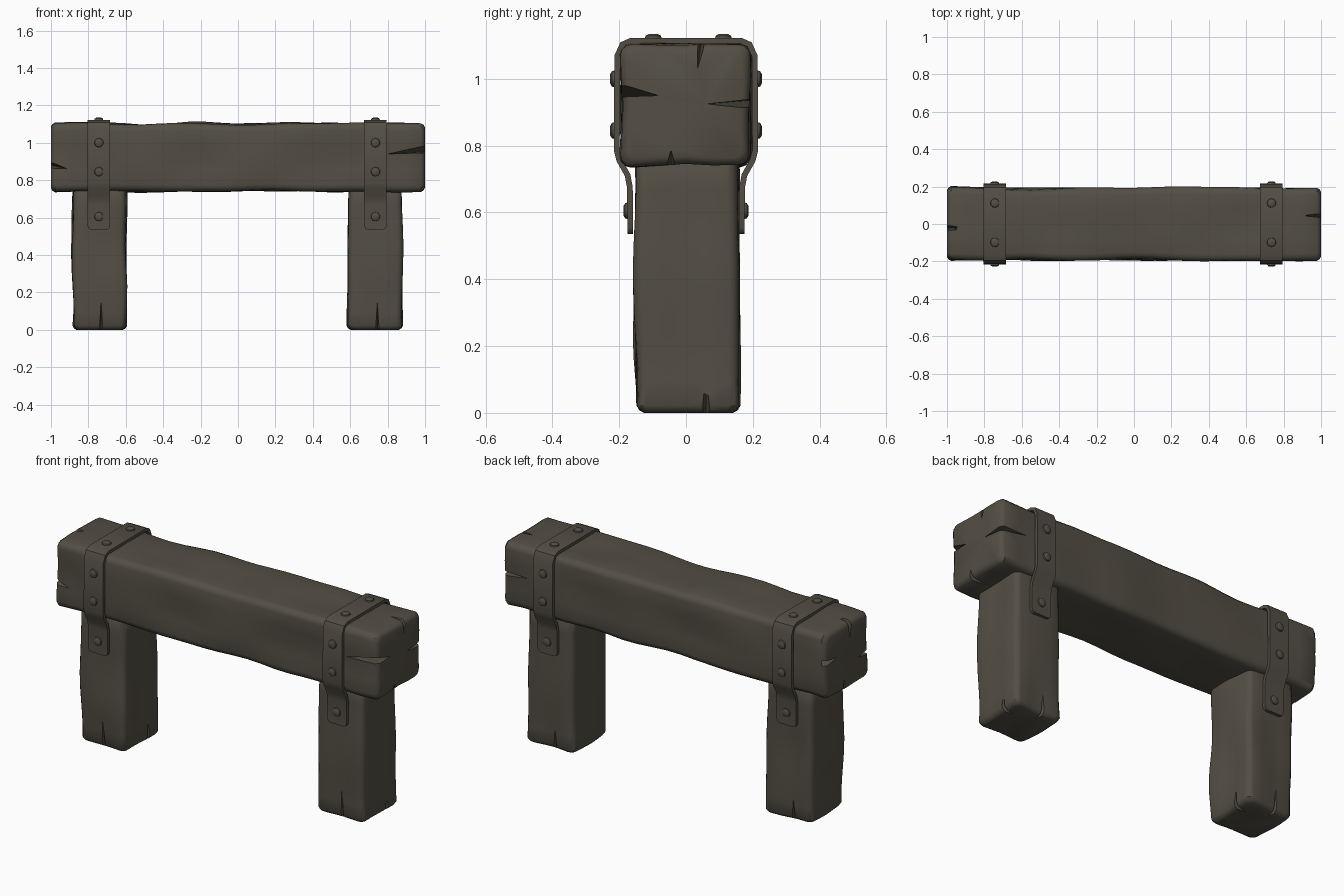
import bpy, bmesh, math
from mathutils import Vector, Matrix, noise

if "Cube" in bpy.data.objects:
    bpy.data.objects.remove(bpy.data.objects["Cube"])

mat = bpy.data.materials.new("dark weathered brown")
mat.diffuse_color = (0.088, 0.078, 0.059, 1)
mat.use_nodes = True
mat.node_tree.nodes["Principled BSDF"].inputs["Base Color"].default_value = mat.diffuse_color


def finish(name, bm, angle=35):
    bmesh.ops.recalc_face_normals(bm, faces=bm.faces[:])
    me = bpy.data.meshes.new(name)
    bm.to_mesh(me)
    bm.free()
    ob = bpy.data.objects.new(name, me)
    bpy.context.collection.objects.link(ob)
    me.materials.append(mat)
    return ob


def activate(ob):
    bpy.ops.object.select_all(action='DESELECT')
    ob.select_set(True)
    bpy.context.view_layer.objects.active = ob


def smooth(ob, angle=35):
    activate(ob)
    bpy.ops.object.shade_smooth_by_angle(angle=math.radians(angle))


def section(a, b, r):
    """Rounded rectangle with a few points along every side."""
    pts = []
    for k, (sx, sy) in enumerate([(1, 1), (-1, 1), (-1, -1), (1, -1)]):
        c = Vector((sx * (a - r), sy * (b - r)))
        for j in range(4):
            t = math.pi / 2 * (k + j / 3)
            pts.append(c + r * Vector((math.cos(t), math.sin(t))))
    out = []
    for i, p in enumerate(pts):
        q = pts[(i + 1) % len(pts)]
        n = 4 if i % 4 == 3 else 1
        out += [p.lerp(q, j / n) for j in range(n)]
    return out


def timber(name, a, b, r, t0, t1, steps, place, seed, amp, cracks):
    """Hewn timber: wavy loft along t with chamfered ends and split cuts."""
    bm = bmesh.new()
    e = 0.022
    st = [(t0, e), (t0 + e * 0.35, e * 0.4), (t0 + e, 0)]
    st += [(t0 + e + (t1 - t0 - 2 * e) * i / steps, 0) for i in range(1, steps)]
    st += [(t1 - e, 0), (t1 - e * 0.35, e * 0.4), (t1, e)]
    rings = []
    for t, inset in st:
        ring = []
        for p in section(a, b, r):
            q = Vector((p.x * (1 - inset / a), p.y * (1 - inset / b)))
            n = noise.noise(Vector((t * 3.2 + seed, p.x * 5, p.y * 5 + seed)))
            q += p.normalized() * (n * amp)
            ring.append(bm.verts.new(place(q.x, q.y, t)))
        rings.append(ring)
    for A, B in zip(rings, rings[1:]):
        for i in range(len(A)):
            j = (i + 1) % len(A)
            bm.faces.new((A[i], A[j], B[j], B[i]))
    bm.faces.new(rings[0])
    bm.faces.new(rings[-1])
    ob = finish(name, bm)
    for corner, mouth, along, inward in cracks:
        c, m, l, d = map(Vector, (corner, mouth, along, inward))
        o = c - (l.normalized() + d.normalized()) * 0.012
        cb = bmesh.new()
        v = [cb.verts.new(p) for p in (o + m, o - m, c + l, c + d)]
        for f in ((0, 1, 2), (0, 3, 1), (0, 2, 3), (1, 3, 2)):
            cb.faces.new([v[i] for i in f])
        cut = finish("split_cutter", cb)
        cut.hide_render = True
        mod = ob.modifiers.new("split", 'BOOLEAN')
        mod.operation, mod.object, mod.solver = 'DIFFERENCE', cut, 'EXACT'
        activate(ob)
        bpy.ops.object.modifier_apply(modifier=mod.name)
        bpy.data.objects.remove(cut)
    smooth(ob)


# Beam: split = (corner, half mouth, reach along the face, reach into the end)
timber("beam", 0.192, 0.18, 0.035, -1.0, 1.0, 22,
       lambda u, v, t: (t, u, v + 0.922), 3.7, 0.017, [
           ((1, -0.192, 0.965), (0, 0, 0.022), (-0.2, 0, -0.025), (0, 0.11, -0.015)),
           ((1, 0.192, 0.925), (0, 0, 0.016), (-0.16, 0, 0.01), (0, -0.13, 0)),
           ((1, 0.045, 1.102), (0, 0.014, 0), (-0.1, 0, 0), (0, -0.01, -0.07)),
           ((1, -0.045, 0.742), (0, 0.018, 0), (-0.1, 0, 0), (0, 0, 0.045)),
           ((-1, -0.192, 0.88), (0, 0, 0.022), (0.09, 0, -0.02), (0, 0.1, 0)),
           ((-1, -0.02, 1.102), (0, 0.016, 0), (0.14, -0.01, 0), (0, 0, -0.09)),
           ((-1, 0.192, 0.95), (0, 0, 0.018), (0.15, 0, 0.015), (0, -0.1, 0)),
           ((-1, 0.03, 0.742), (0, 0.016, 0), (0.1, 0, 0), (0, 0, 0.06))])

# Posts under both ends
for side, cx, seed in (("left", -0.742, 1.3), ("right", 0.735, 8.6)):
    timber(side + "_post", 0.143, 0.153, 0.03, 0.0, 0.765, 10,
           lambda u, v, t: (u + cx, v + 0.003, t), seed, 0.018, [
               ((cx + 0.01, -0.15, 0), (0.014, 0, 0), (0, 0, 0.16), (0, 0.06, 0)),
               ((cx + 0.14, 0.06, 0), (0, 0.014, 0), (0, 0, 0.12), (-0.06, 0, 0)),
               ((cx - 0.03, 0.155, 0), (0.014, 0, 0), (0, 0, 0.13), (0, -0.06, 0))])

# Straps: half profile (y, z) mirrored over the beam, then thickened
half = [(0.165, 1.114), (0.19, 1.103), (0.206, 1.068), (0.207, 0.785),
        (0.2, 0.757), (0.175, 0.712), (0.168, 0.675), (0.167, 0.555),
        (0.167, 0.541), (0.167, 0.535)]
widths = [0.06] * 8 + [0.054, 0.043]
path = [(-y, z, w) for (y, z), w in zip(half[::-1], widths[::-1])]
path += [(y, z, w) for (y, z), w in zip(half, widths)]
# Rivets: position (y, z) and outward direction
rivets = [(s * y, z, Vector((0, s, 0))) for s in (-1, 1)
          for y, z in ((0.215, 1.0), (0.215, 0.845), (0.175, 0.605))]
rivets += [(y, 1.122, Vector((0, 0, 1))) for y in (-0.098, 0.112)]

for side, cx in (("left", -0.744), ("right", 0.735)):
    bm = bmesh.new()
    rows = [[bm.verts.new((cx + s * w, y, z)) for s in (-1, 1)] for y, z, w in path]
    for A, B in zip(rows, rows[1:]):
        bm.faces.new((A[0], A[1], B[1], B[0]))
    strap = finish(side + "_strap", bm)
    mod = strap.modifiers.new("thickness", 'SOLIDIFY')
    mod.thickness, mod.offset, mod.use_even_offset = 0.017, 0, True
    activate(strap)
    bpy.ops.object.modifier_apply(modifier=mod.name)
    smooth(strap, 40)

    bm = bmesh.new()
    for y, z, d in rivets:
        rot = d.to_track_quat('Z', 'Y').to_matrix().to_4x4()
        for r1, r2, h, off in ((0.025, 0.023, 0.008, 0.003), (0.023, 0.014, 0.005, 0.0095)):
            bmesh.ops.create_cone(bm, cap_ends=True, segments=10, radius1=r1,
                                  radius2=r2, depth=h,
                                  matrix=Matrix.Translation(Vector((cx, y, z)) + d * off) @ rot)
    smooth(finish(side + "_rivets", bm))
